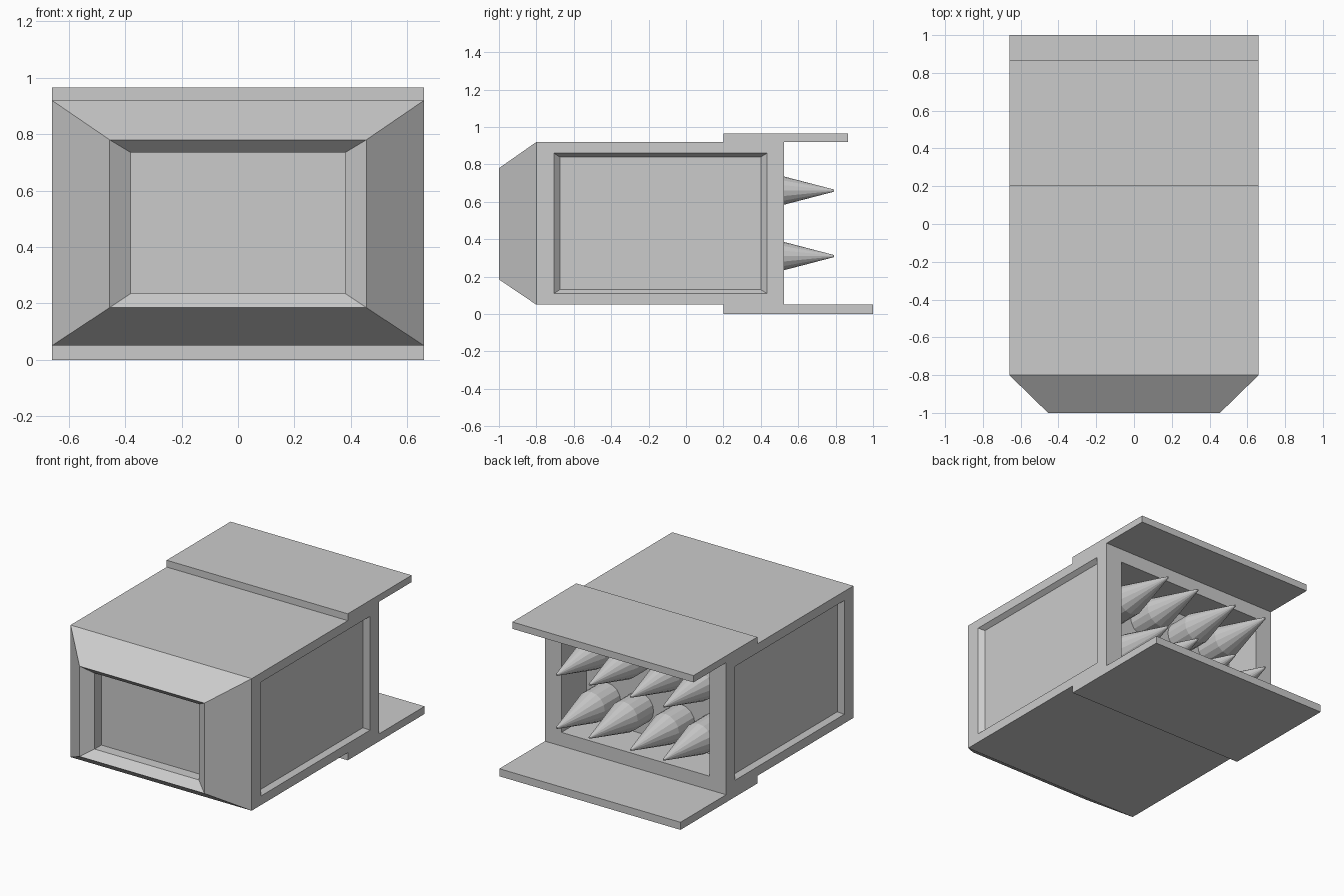
import bpy, bmesh, math
from mathutils import Matrix

if "Cube" in bpy.data.objects:
    bpy.data.objects.remove(bpy.data.objects["Cube"])


def finish(name, bm):
    bmesh.ops.remove_doubles(bm, verts=bm.verts, dist=1e-4)
    bmesh.ops.recalc_face_normals(bm, faces=bm.faces)
    me = bpy.data.meshes.new(name)
    bm.to_mesh(me)
    bm.free()
    ob = bpy.data.objects.new(name, me)
    bpy.context.collection.objects.link(ob)
    return ob


def loft(bm, rings, caps=(True, True), skip=()):
    vs = [[bm.verts.new(c) for c in r] for r in rings]
    n = len(vs[0])
    for k in range(len(vs) - 1):
        for i in range(n):
            if (k, i) not in skip:
                j = (i + 1) % n
                bm.faces.new((vs[k][i], vs[k][j], vs[k + 1][j], vs[k + 1][i]))
    for use, r in zip(caps, (vs[0], vs[-1])):
        if use:
            bm.faces.new(r)


def rect_y(y, hx, z0, z1):
    return [(-hx, y, z0), (hx, y, z0), (hx, y, z1), (-hx, y, z1)]


def rect_x(x, y0, y1, z0, z1):
    return [(x, y0, z0), (x, y1, z0), (x, y1, z1), (x, y0, z1)]


# Housing: front window recess, tapered nose, box, rear cavity
bm = bmesh.new()
loft(bm, [
    rect_y(-0.88, 0.38, 0.235, 0.735),
    rect_y(-0.95, 0.38, 0.235, 0.735),
    rect_y(-1.0, 0.455, 0.185, 0.78),
    rect_y(-0.8, 0.66, 0.05, 0.92),
    rect_y(0.525, 0.66, 0.05, 0.92),
    rect_y(0.525, 0.54, 0.14, 0.83),
    rect_y(0.265, 0.54, 0.14, 0.83),
], skip={(3, 1), (3, 3)})
# Recessed side panels
for s in (-1, 1):
    loft(bm, [
        rect_x(s * 0.66, -0.8, 0.525, 0.05, 0.92),
        rect_x(s * 0.66, -0.705, 0.433, 0.11, 0.86),
        rect_x(s * 0.63, -0.675, 0.40, 0.13, 0.84),
    ], caps=(False, True))
finish("housing", bm)

# Overhanging plates above and below the opening
for name, y1, z0, z1 in (("top_plate", 0.865, 0.92, 0.965),
                         ("bottom_plate", 1.0, 0.0, 0.05)):
    bm = bmesh.new()
    loft(bm, [rect_y(0.2, 0.66, z0, z1), rect_y(y1, 0.66, z0, z1)])
    finish(name, bm)

# Two rows of four pointed rods
SIDES = 16
for z in (0.31, 0.66):
    for x in (-0.39, -0.15, 0.15, 0.39):
        bm = bmesh.new()
        rings = []
        for y, r in ((0.26, 0.1), (0.43, 0.1), (0.79, 0.006)):
            rings.append([(x + r * math.cos(2 * math.pi * i / SIDES), y,
                           z + r * math.sin(2 * math.pi * i / SIDES))
                          for i in range(SIDES)])
        loft(bm, rings)
        finish("pointed_rod", bm)
